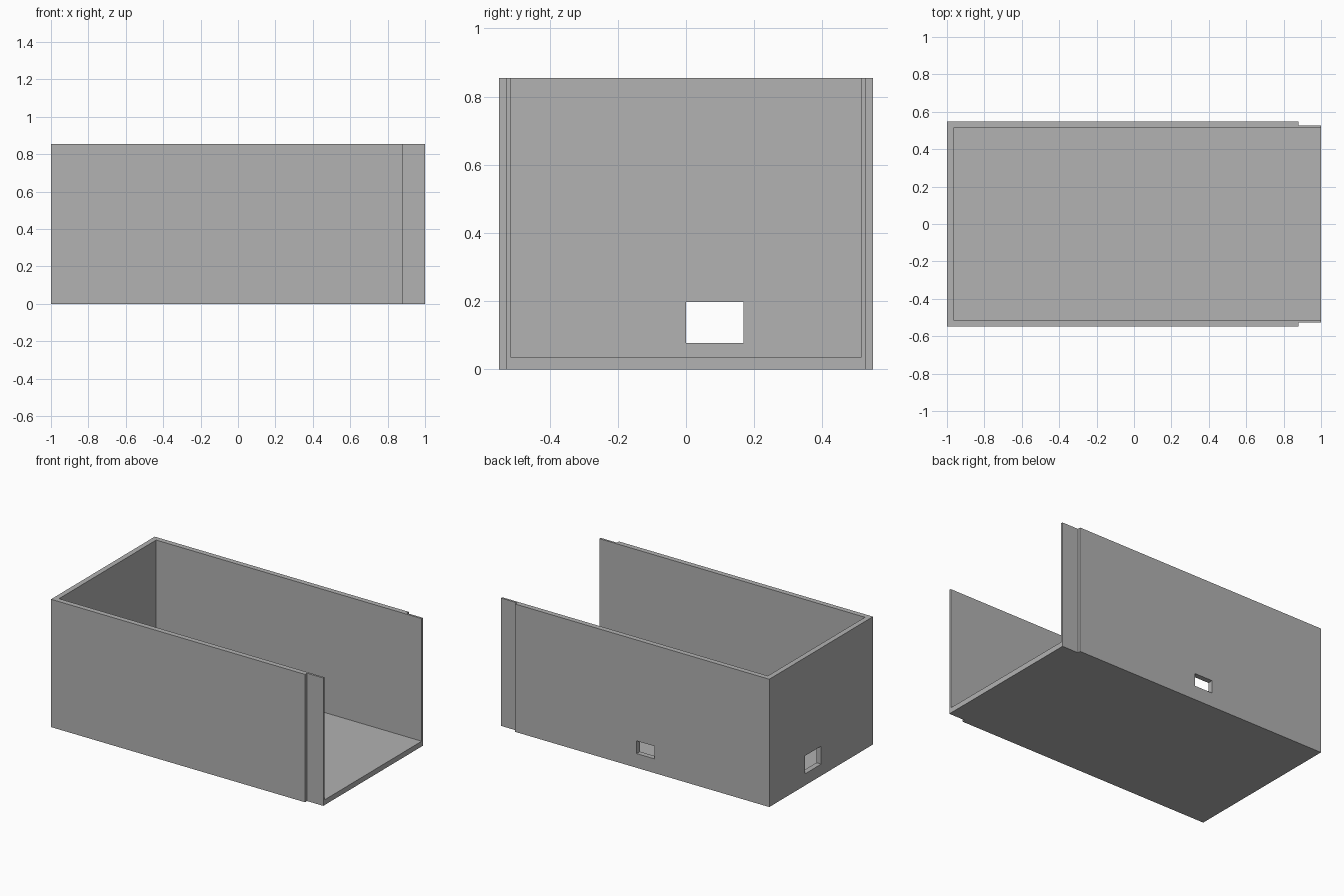
import bpy
import bmesh
from mathutils import Vector

if "Cube" in bpy.data.objects:
    bpy.data.objects.remove(bpy.data.objects["Cube"], do_unlink=True)

HALF_X, HALF_Y, HEIGHT = 1.0, 0.548, 0.855
WALL = 0.035
INNER_Y = HALF_Y - WALL
LIP_X, LIP_Y = 0.88, 0.527

grey = bpy.data.materials.new("plain grey")
grey.use_nodes = True
colour = (0.445, 0.445, 0.445, 1)
grey.diffuse_color = colour
grey.node_tree.nodes["Principled BSDF"].inputs["Base Color"].default_value = colour


def make_object(name, bm):
    bmesh.ops.recalc_face_normals(bm, faces=bm.faces)
    mesh = bpy.data.meshes.new(name)
    bm.to_mesh(mesh)
    bm.free()
    mesh.materials.append(grey)
    obj = bpy.data.objects.new(name, mesh)
    bpy.context.collection.objects.link(obj)
    return obj


def box(name, low, high):
    low, high = Vector(low), Vector(high)
    bm = bmesh.new()
    bmesh.ops.create_cube(bm, size=1)
    bmesh.ops.scale(bm, vec=high - low, verts=bm.verts)
    bmesh.ops.translate(bm, vec=(low + high) / 2, verts=bm.verts)
    return make_object(name, bm)


# Case block: plan outline with a narrower lip at the open end, extruded upward
half = [(-HALF_X, HALF_Y), (LIP_X, HALF_Y), (LIP_X, LIP_Y), (HALF_X, LIP_Y)]
outline = half + [(x, -y) for x, y in reversed(half)]
bm = bmesh.new()
base = bm.faces.new([bm.verts.new((x, y, 0)) for x, y in outline])
top = bmesh.ops.extrude_face_region(bm, geom=[base])["geom"]
bmesh.ops.translate(bm, vec=(0, 0, HEIGHT),
                    verts=[v for v in top if isinstance(v, bmesh.types.BMVert)])
case = make_object("open_case", bm)

# Cutters: the inside space, the end wall port and the back wall port
cutters = [
    box("inside_cutter", (-HALF_X + WALL, -INNER_Y, WALL), (1.2, INNER_Y, 1.2)),
    box("end_port_cutter", (-1.1, 0, 0.078), (-0.9, 0.168, 0.198)),
    box("back_port_cutter", (-0.15, 0.45, 0.095), (-0.018, 0.65, 0.18)),
]

bpy.context.view_layer.objects.active = case
for cutter in cutters:
    cutter.hide_render = True
    cut = case.modifiers.new(cutter.name, "BOOLEAN")
    cut.operation = "DIFFERENCE"
    cut.solver = "EXACT"
    cut.object = cutter
    bpy.ops.object.modifier_apply(modifier=cut.name)
    bpy.data.objects.remove(cutter, do_unlink=True)
